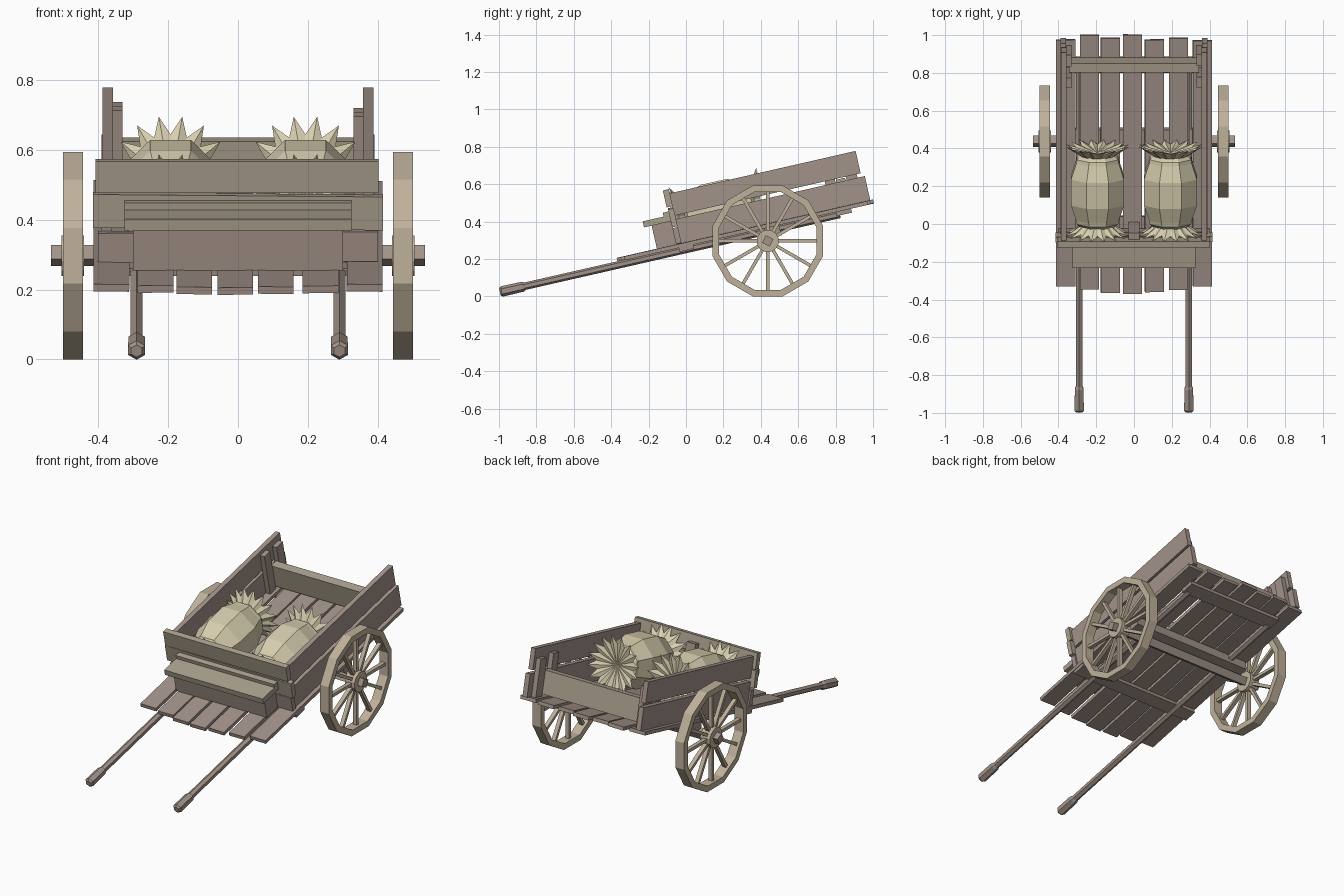
import bpy, bmesh
from math import pi, sin, cos, atan, radians
from mathutils import Matrix, Vector

if "Cube" in bpy.data.objects:
    bpy.data.objects.remove(bpy.data.objects["Cube"])

TILT = Matrix.Rotation(atan(0.228), 4, 'X')   # the cart rests on its shafts


def material(name, col):
    m = bpy.data.materials.new(name)
    m.diffuse_color = (*col, 1)
    m.use_nodes = True
    m.node_tree.nodes["Principled BSDF"].inputs["Base Color"].default_value = m.diffuse_color
    return m


WOOD = material("weathered_wood", (0.36, 0.29, 0.25))
PALE = material("pale_wood", (0.40, 0.35, 0.27))
WHEEL = material("wheel_wood", (0.52, 0.44, 0.33))
CLOTH = material("sackcloth", (0.68, 0.62, 0.43))


def finish(name, bm, mat, matrix):
    bmesh.ops.recalc_face_normals(bm, faces=bm.faces)
    me = bpy.data.meshes.new(name)
    bm.to_mesh(me)
    bm.free()
    me.materials.append(mat)
    ob = bpy.data.objects.new(name, me)
    ob.matrix_world = matrix
    bpy.context.collection.objects.link(ob)
    return ob


def add_box(bm, lo, hi, m=Matrix()):
    lo, hi = Vector(lo), Vector(hi)
    mat = m @ Matrix.Translation((lo + hi) / 2) @ Matrix.Diagonal((*(hi - lo), 1))
    bmesh.ops.create_cube(bm, size=1, matrix=mat)


def board(name, x, v, w, mat=WOOD, roll=0, matrix=TILT):
    """Board given by its ranges across, along and above the tilted bed."""
    bm = bmesh.new()
    c = Vector(((x[0] + x[1]) / 2, (v[0] + v[1]) / 2, (w[0] + w[1]) / 2))
    h = Vector(((x[1] - x[0]) / 2, (v[1] - v[0]) / 2, (w[1] - w[0]) / 2))
    add_box(bm, -h, h)
    return finish(name, bm, mat, matrix @ Matrix.Translation(c) @ Matrix.Rotation(radians(roll), 4, 'Y'))


def loft(bm, rings):
    """Skin a list of point rings (a single point closes an end)."""
    vs = [[bm.verts.new(p) for p in r] for r in rings]
    for a, b in zip(vs, vs[1:]):
        n = max(len(a), len(b))
        for i in range(n):
            j = (i + 1) % n
            if len(a) == 1:
                bm.faces.new((a[0], b[i], b[j]))
            elif len(b) == 1:
                bm.faces.new((a[i], a[j], b[0]))
            else:
                bm.faces.new((a[i], a[j], b[j], b[i]))
    for r in (vs[0], vs[-1]):
        if len(r) > 2 and vs[0] is not vs[-1]:
            bm.faces.new(r)


def ring_y(n, r, y, off=0.0):
    return [(r * sin(2 * pi * (i + off) / n), y, r * cos(2 * pi * (i + off) / n)) for i in range(n)]


# bed planks with uneven ends
planks = [(-0.362, -0.275, 1.063), (-0.236, -0.29, 1.088), (-0.125, -0.31, 1.073), (-0.008, -0.316, 1.09),
          (0.108, -0.306, 1.063), (0.236, -0.295, 1.073), (0.362, -0.275, 1.058)]
for i, (x, v0, v1) in enumerate(planks):
    board(f"bed_plank_{i}", (x - 0.051, x + 0.051), (v0, v1), (0.262, 0.283), roll=(-1) ** i * 0.8)

# cleats under the bed
board("front_cleat", (-0.41, 0.41), (0.02, 0.10), (0.24, 0.263))
board("rear_cleat", (-0.32, 0.32), (0.88, 0.965), (0.24, 0.263))
board("axle_beam", (-0.40, 0.40), (0.49, 0.57), (0.205, 0.263))

for s, side in ((-1, "left"), (1, "right")):
    def sx(a, b):
        return tuple(sorted((s * a, s * b)))
    # side walls
    board(side + "_lower_board", sx(0.36, 0.39), (0.04, 1.075), (0.283, 0.415))
    board(side + "_upper_board", sx(0.358, 0.387), (0.034, 1.057), (0.435, 0.557))
    # posts holding the tailgate
    top = 0.535 if s < 0 else 0.517
    board(side + "_gate_post_inner", sx(0.33, 0.358), (0.86, 0.915), (0.283, top))
    board(side + "_gate_post_outer", sx(0.33, 0.358), (0.975, 1.035), (0.283, top - 0.015))
    # shaft with thicker grip
    bm = bmesh.new()
    loft(bm, [ring_y(6, r, v) for v, r in ((-0.965, 0.018), (-0.955, 0.028), (-0.84, 0.027),
                                           (-0.825, 0.02), (0.90, 0.02))])
    finish(side + "_shaft", bm, WOOD, TILT @ Matrix.Translation((s * 0.29, 0, 0.245)))

# tailgate and front wall
board("tailgate", (-0.345, 0.345), (0.92, 0.97), (0.295, 0.43), PALE)
board("front_board_low", (-0.40, 0.40), (0.01, 0.04), (0.283, 0.37), roll=-0.3)
board("front_board_middle", (-0.415, 0.415), (0.01, 0.04), (0.38, 0.478), PALE, roll=0.5)
board("front_board_top", (-0.408, 0.402), (0.005, 0.038), (0.487, 0.58), PALE)
board("front_post", (-0.03, 0.03), (0.04, 0.075), (0.283, 0.54))

# driver's seat
board("seat_box", (-0.30, 0.30), (-0.095, 0.012), (0.283, 0.41))
board("seat_plank", (-0.325, 0.325), (-0.137, 0.012), (0.41, 0.443), PALE)
board("seat_back_strip", (-0.325, 0.325), (-0.022, 0.012), (0.443, 0.464), PALE)

# axle
CY, CZ, R = 0.437, 0.297, 0.307
hub_at = Matrix.Translation((0, CY, CZ))
bm = bmesh.new()
add_box(bm, (-0.535, -0.0225, -0.0225), (0.535, 0.0225, 0.0225))
finish("axle", bm, WOOD, hub_at @ Matrix.Rotation(radians(-27), 4, 'X'))


def ring_x(r, x):
    return [(x, r * sin(2 * pi * (i + 0.5) / 12), r * cos(2 * pi * (i + 0.5) / 12)) for i in range(12)]


# twelve-sided wheels
for s, side in ((-1, "left"), (1, "right")):
    at = Matrix.Translation((s * 0.4725, CY, CZ))
    bm = bmesh.new()
    a, b = 0.0285, R - 0.036
    loft(bm, [ring_x(r, x) for r, x in ((b, -a), (R, -a), (R, a), (b, a), (b, -a))][:4])
    bmesh.ops.delete(bm, geom=[f for f in bm.faces if len(f.verts) == 12], context='FACES_ONLY')
    loops = [e for e in bm.edges if e.is_boundary]
    bmesh.ops.bridge_loops(bm, edges=loops)
    finish(side + "_wheel_rim", bm, WHEEL, at)
    bm = bmesh.new()
    for k in range(12):
        add_box(bm, (-0.012, -0.009, 0.045), (0.012, 0.009, 0.28), Matrix.Rotation(k * pi / 6, 4, 'X'))
    finish(side + "_wheel_spokes", bm, WHEEL, at)
    bm = bmesh.new()
    loft(bm, [ring_x(0.06, -0.032), ring_x(0.06, 0.032)])
    finish(side + "_wheel_hub", bm, WHEEL, at)

# tied sacks: eight-sided bodies with ruffled star ends
for s, side in ((-1, "left"), (1, "right")):
    at = TILT @ Matrix.Translation((s * 0.193, 0.28, 0.424))
    bm = bmesh.new()
    half = [(0.20, 0.085), (0.175, 0.118), (0.155, 0.122), (0.07, 0.152)]
    prof = [(-v, r) for v, r in half] + [(v, r) for v, r in reversed(half)]
    loft(bm, [ring_y(8, r, v, 0.5) for v, r in prof])
    finish(side + "_sack", bm, CLOTH, at)
    for e, end in ((-1, "front"), (1, "back")):
        bm = bmesh.new()
        star = []
        for i in range(32):
            r, v = ((0.122, 0.222), (0.172, 0.243))[i % 2]
            t = 2 * pi * i / 32
            star.append((r * sin(t), e * v, r * cos(t)))
        loft(bm, [[(0, e * 0.18, 0)], ring_y(32, 0.085, e * 0.185), star, [(0, e * 0.2, 0)]])
        # keep the lowest tips above the bed
        for vert in bm.verts:
            vert.co.z = max(vert.co.z, -0.14)
        finish(f"{side}_sack_{end}_ruffle", bm, CLOTH, at)
